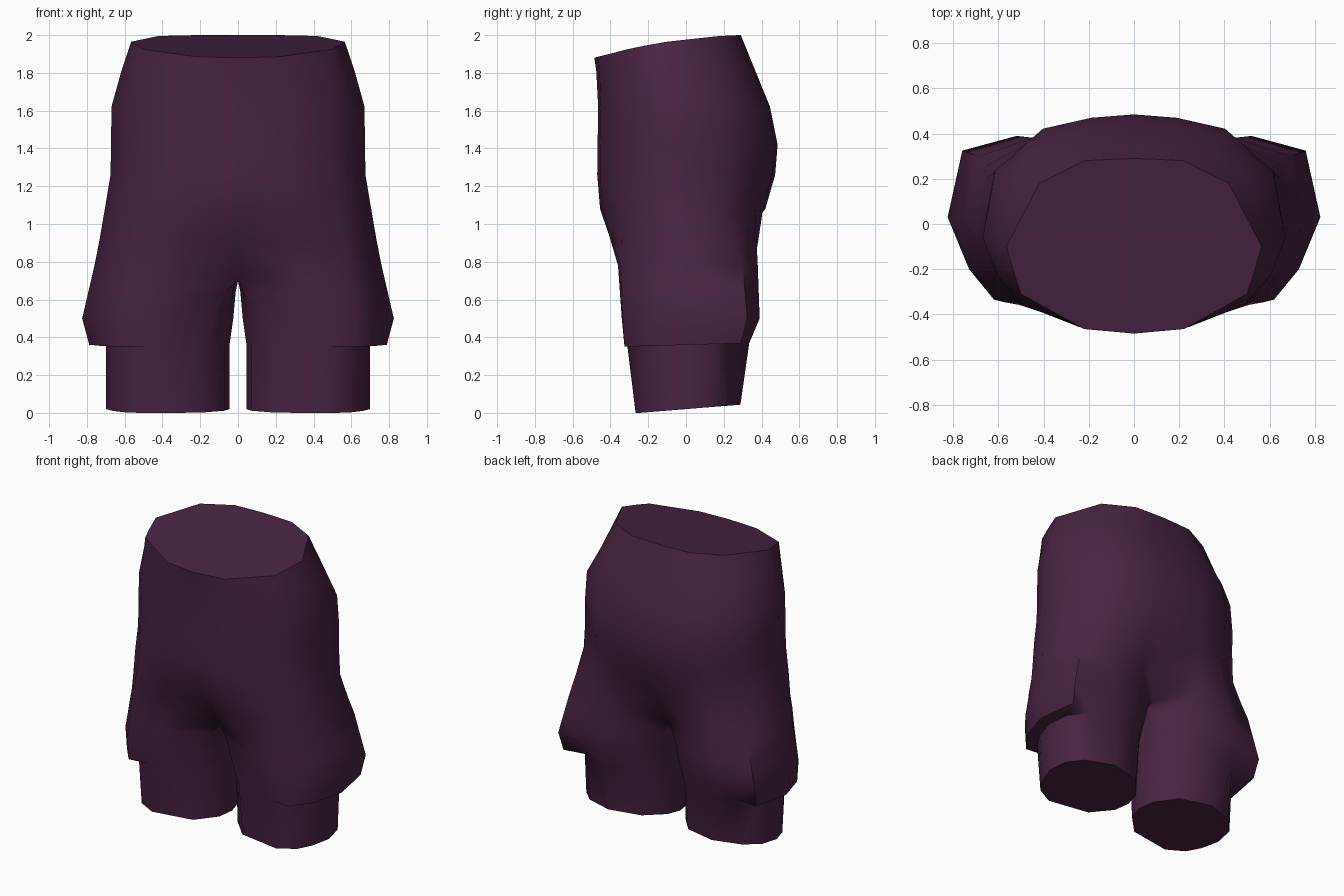
import bpy
import bmesh

if "Cube" in bpy.data.objects:
    bpy.data.objects.remove(bpy.data.objects["Cube"], do_unlink=True)

# Flat cloth colour
cloth = bpy.data.materials.new("dark plum cloth")
cloth.use_nodes = True
plum = (0.065, 0.017, 0.053, 1)
cloth.diffuse_color = plum
cloth.node_tree.nodes["Principled BSDF"].inputs["Base Color"].default_value = plum

# Half cross-sections, running from front centre round the outside to back centre;
# leg sections then return along the inner thigh
WAIST = [(0, -.485), (.22, -.465), (.5, -.31), (.53, -.22), (.565, -.1),
         (.42, .18), (.22, .28), (.11, .286), (0, .29)]
HIP = [(0, -1), (.36, -.97), (.75, -.75), (.9, -.5), (1, -.13),
       (.92, .48), (.6, .87), (.28, .97), (0, 1)]
CROTCH = [(0, -.2), (.3, -.36), (.58, -.345), (.68, -.2), (.76, 0), (.69, .3),
          (.45, .38), (.22, .36), (0, .18), (0, .1), (0, 0), (0, -.1)]
FLARE = [(.13, -.25), (.42, -.34), (.62, -.335), (.73, -.2), (.825, .03), (.76, .325),
         (.52, .39), (.3, .365), (.12, .25), (.05, .14), (.025, 0), (.05, -.11)]
CUFF = [(.19, -.26), (.48, -.31), (.6, -.24), (.66, -.14), (.7, 0), (.68, .15),
        (.59, .26), (.4, .335), (.18, .27), (.07, .12), (.045, 0), (.07, -.12)]
# How far each hem point is drawn in from the flare to the cuff
HEM_PULL = [1, 1, .1, .1, .3, .2, 1, 1, 1, 1, 1, 1]


def blend(a, b, amount):
    """Mix two sections, by one amount or by one amount per point."""
    if not isinstance(amount, list):
        amount = [amount] * len(a)
    return [(p[0] + (q[0] - p[0]) * t, p[1] + (q[1] - p[1]) * t)
            for p, q, t in zip(a, b, amount)]


def hip_section(width, front, back):
    return [(x * width, y * (front if y < 0 else back)) for x, y in HIP]


def at_height(section, z):
    return [(x, y, z) for x, y in section]


# Torso rows, from the tilted waist down to the seat
seat = hip_section(.67, .465, .445)
low_seat = hip_section(.705, .455, .42)
torso = [
    [(x, y, 1.979 + .122 * y - .169 * y * y) for x, y in WAIST],
    at_height(blend(WAIST, seat, .5), 1.81),
    at_height(seat, 1.62),
    at_height(hip_section(.672, .468, .485), 1.42),
    at_height(hip_section(.675, .47, .472), 1.26),
    at_height(low_seat, 1.08),
    at_height(blend(low_seat, CROTCH, .5), .92),
]

# Leg rows: crotch, flared thigh, overhanging hem, then the narrow cuff
crotch = [(x, y, .78 if x else .7) for x, y in CROTCH]
legs = [
    crotch,
    at_height(blend(CROTCH, FLARE, .5), .64),
    at_height(FLARE, .5),
    [(x, y, .36 + .03 * y) for x, y in blend(FLARE, CUFF, HEM_PULL)],
    [(x, y, .36 + .03 * y) for x, y in CUFF],
    [(x, y * .86, .02 + .07 * y) for x, y in CUFF],
]

bm = bmesh.new()
shared = {}


def vertex(point, side):
    """Reuse vertices so that seams and tapering folds are welded."""
    key = (round(point[0] * side, 4) + 0.0, round(point[1], 4), round(point[2], 4))
    if key not in shared:
        shared[key] = bm.verts.new(key)
    return shared[key]


def add_face(points, side):
    corners = list(dict.fromkeys(vertex(p, side) for p in points))
    if len(corners) > 2:
        bm.faces.new(corners)


def bridge(upper, lower, side, closed):
    count = len(upper)
    for i in range(count if closed else count - 1):
        j = (i + 1) % count
        add_face([upper[i], upper[j], lower[j], lower[i]], side)


for side in (1, -1):
    for upper, lower in zip(torso, torso[1:] + [crotch[:len(HIP)]]):
        bridge(upper, lower, side, False)
    for upper, lower in zip(legs, legs[1:]):
        bridge(upper, lower, side, True)
    add_face(legs[-1], side)

# Closed waist
rim = [vertex(p, 1) for p in torso[0]]
rim += [vertex(p, -1) for p in reversed(torso[0][1:-1])]
bm.faces.new(rim)

bmesh.ops.recalc_face_normals(bm, faces=bm.faces[:])
mesh = bpy.data.meshes.new("shorts")
bm.to_mesh(mesh)
bm.free()
mesh.materials.append(cloth)
shorts = bpy.data.objects.new("shorts", mesh)
bpy.context.collection.objects.link(shorts)

# Soft cloth shading with crisp hems
bpy.ops.object.select_all(action='DESELECT')
shorts.select_set(True)
bpy.context.view_layer.objects.active = shorts
bpy.ops.object.shade_smooth_by_angle(angle=1.0)
